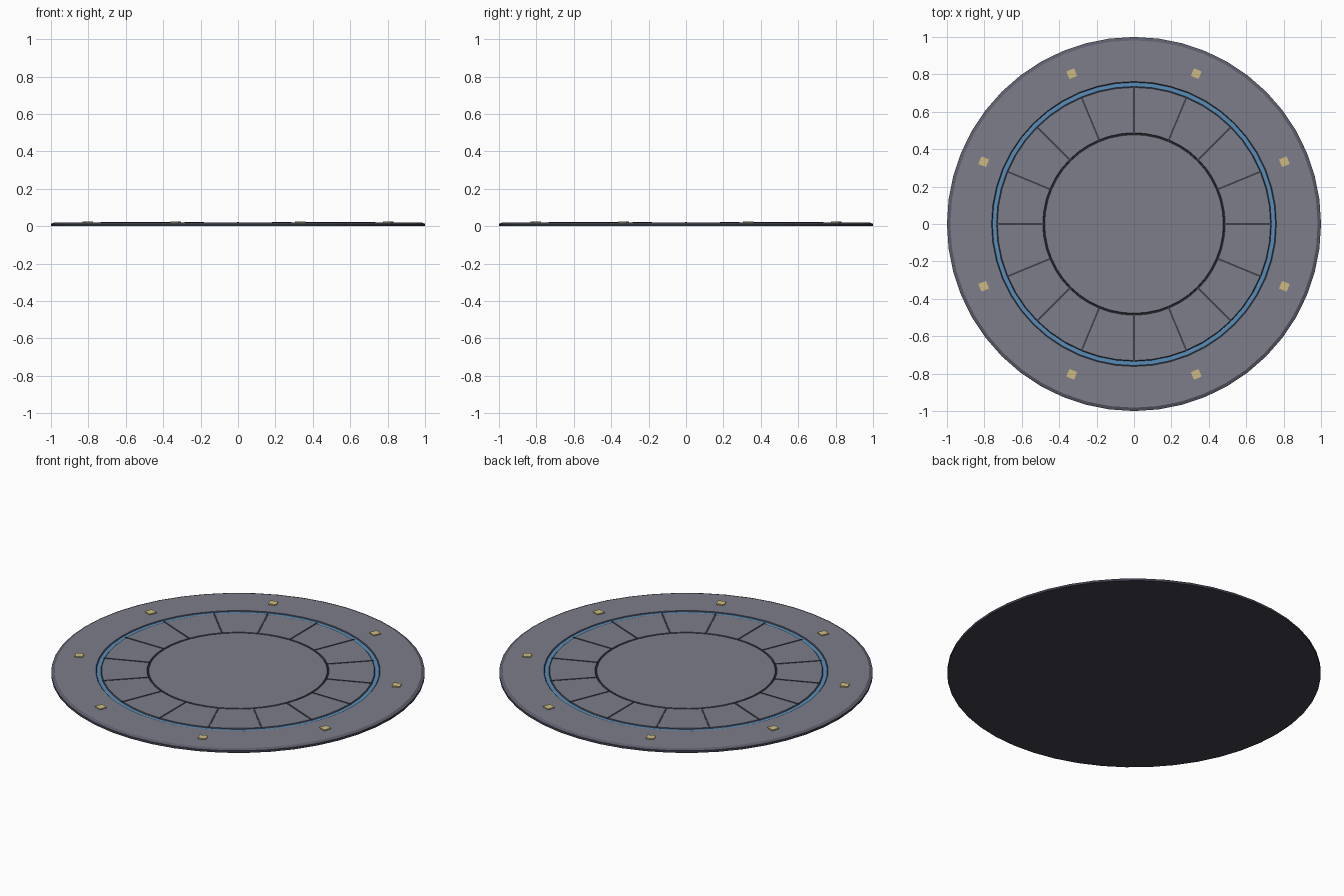
import bpy, bmesh, math
from mathutils import Matrix

if "Cube" in bpy.data.objects:
    bpy.data.objects.remove(bpy.data.objects["Cube"])

SIDES = 48


def material(name, rgb):
    m = bpy.data.materials.new(name)
    m.diffuse_color = (*rgb, 1)
    m.use_nodes = True
    m.node_tree.nodes["Principled BSDF"].inputs["Base Color"].default_value = m.diffuse_color
    return m


HULL = material("hull_grey", (0.20, 0.205, 0.25))
RIM = material("rim_grey", (0.11, 0.11, 0.15))
DARK = material("dark_seam", (0.05, 0.05, 0.075))
BLUE = material("blue_glow", (0.10, 0.27, 0.48))
GOLD = material("pale_gold", (0.62, 0.50, 0.22))


def finish(name, bm, mats):
    bmesh.ops.recalc_face_normals(bm, faces=bm.faces)
    mesh = bpy.data.meshes.new(name)
    bm.to_mesh(mesh)
    bm.free()
    for m in mats:
        mesh.materials.append(m)
    obj = bpy.data.objects.new(name, mesh)
    bpy.context.collection.objects.link(obj)
    return obj


def lathe(name, profile, mats, slots):
    """Revolve (r, z) points; slots gives the material index of each band."""
    bm = bmesh.new()
    rings = [[bm.verts.new((r * math.cos(a), r * math.sin(a), z))
              for a in (2 * math.pi * i / SIDES for i in range(SIDES))]
             for r, z in profile]
    for lower, upper, slot in zip(rings, rings[1:], slots):
        for i in range(SIDES):
            j = (i + 1) % SIDES
            f = bm.faces.new((lower[i], lower[j], upper[j], upper[i]))
            f.material_index = slot
    bm.faces.new(rings[0]).material_index = 2
    bm.faces.new(rings[-1])
    return finish(name, bm, mats)


def radial_boxes(name, count, start, radius, size, z, mat):
    """Boxes spread evenly around the centre, pointing outwards."""
    bm = bmesh.new()
    for i in range(count):
        m = (Matrix.Rotation(start + 2 * math.pi * i / count, 4, 'Z')
             @ Matrix.Translation((radius, 0, z)) @ Matrix.Diagonal((*size, 1)))
        bmesh.ops.create_cube(bm, size=1, matrix=m)
    return finish(name, bm, [mat])


# Disc body: bevelled rim, ring channel with blue strip, seam round the centre
lathe("platform_disc",
      [(1.0, 0), (1.0, 0.013), (0.982, 0.02),
       (0.762, 0.02), (0.757, 0.015), (0.754, 0.017), (0.738, 0.017),
       (0.735, 0.015), (0.730, 0.02),
       (0.488, 0.02), (0.485, 0.016), (0.480, 0.016), (0.477, 0.02)],
      [HULL, RIM, DARK, BLUE],
      [2, 1, 0, 2, 3, 3, 3, 2, 0, 2, 2, 2])

# Panel dividers between the centre and the blue ring
radial_boxes("panel_dividers", 16, 0, 0.61, (0.25, 0.009, 0.004), 0.0205, DARK)

# Square marker lights on the outer band
radial_boxes("marker_lights", 8, math.pi / 8, 0.87, (0.044, 0.044, 0.01), 0.021, GOLD)
